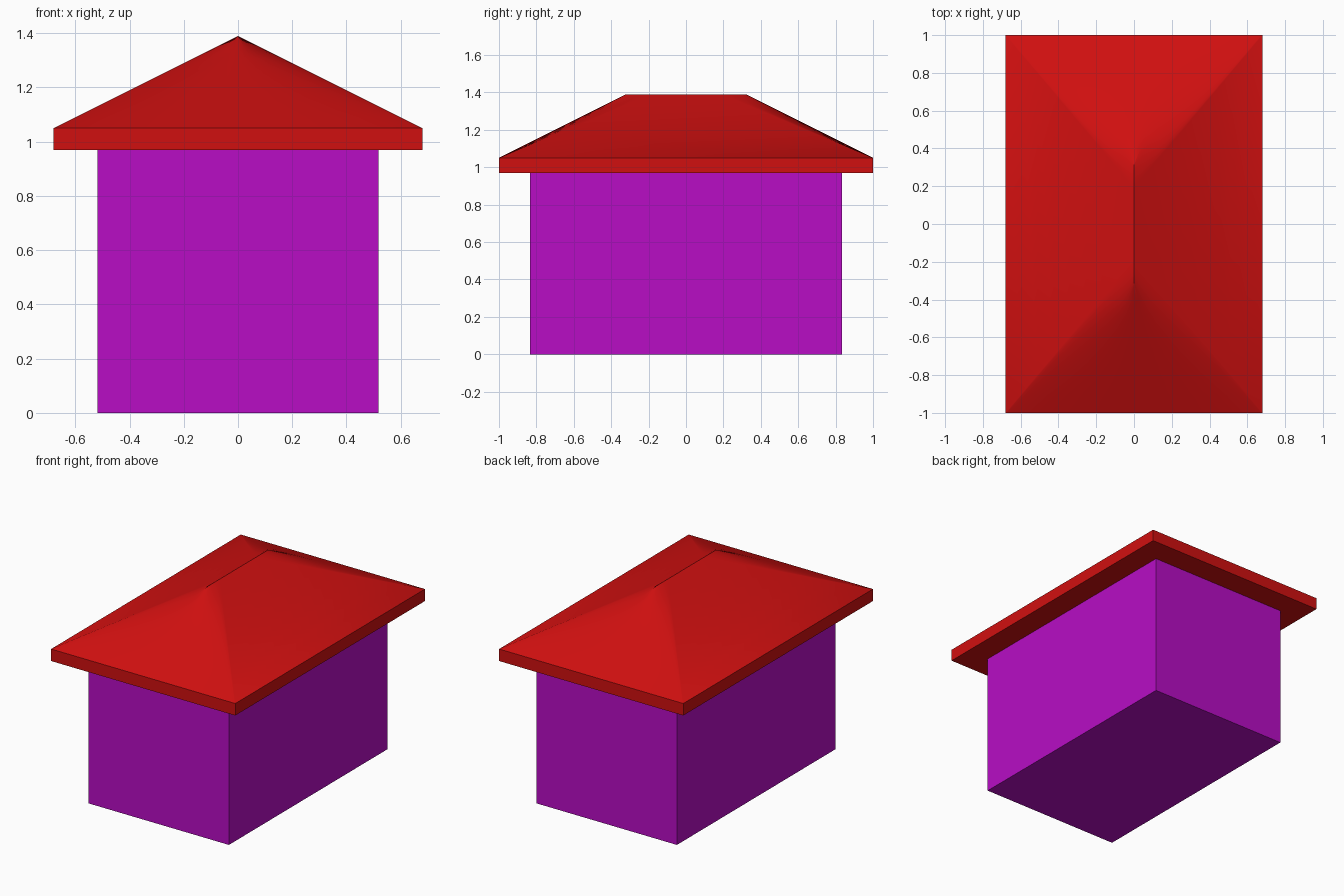
import bpy, bmesh, math

if "Cube" in bpy.data.objects:
    bpy.data.objects.remove(bpy.data.objects["Cube"])


def material(name, rgb):
    m = bpy.data.materials.new(name)
    m.diffuse_color = (*rgb, 1)
    m.use_nodes = True
    m.node_tree.nodes["Principled BSDF"].inputs["Base Color"].default_value = m.diffuse_color
    return m


red = material("roof red", (0.63, 0.005, 0.005))
purple = material("wall purple", (0.48, 0.004, 0.56))

# Walls: one plain box
WALL_TOP = 0.97
bpy.ops.mesh.primitive_cube_add(size=1, location=(0, 0, WALL_TOP / 2))
walls = bpy.context.object
walls.name = "walls"
walls.scale = (1.035, 1.67, WALL_TOP)
bpy.ops.object.transform_apply(location=False, rotation=False, scale=True)
walls.data.materials.append(purple)

# Roof: eave slab, then a loft from the rectangular eave to the ridge line
HALF_X, HALF_Y = 0.68, 1.0
EAVE_Z, RIDGE_Z = 1.05, 1.39
RIDGE_FLAT, RIDGE_ROUND = 0.19, 0.13
STEPS = 24   # rulings across each hip end
LEVELS = 8


def contour(t):
    """Closed outline at fraction t of the way from eave to ridge."""
    end = []
    for i in range(STEPS + 1):
        a = math.pi * i / STEPS
        ridge_y = RIDGE_FLAT + RIDGE_ROUND * math.sin(a)
        end.append((HALF_X * math.cos(a) * (1 - t),
                    HALF_Y * (1 - t) + ridge_y * t))
    return end + [(-x, -y) for x, y in end]


bm = bmesh.new()
rings = [[bm.verts.new((x, y, WALL_TOP)) for x, y in contour(0)]]
for k in range(LEVELS + 1):
    t = k / LEVELS
    z = EAVE_Z + (RIDGE_Z - EAVE_Z) * t
    rings.append([bm.verts.new((x, y, z)) for x, y in contour(t)])
bm.faces.new(list(reversed(rings[0])))
n = len(rings[0])
for low, high in zip(rings, rings[1:]):
    for i in range(n):
        j = (i + 1) % n
        bm.faces.new((low[i], low[j], high[j], high[i]))
# Close the two halves along the ridge
bmesh.ops.remove_doubles(bm, verts=bm.verts, dist=1e-5)
bmesh.ops.recalc_face_normals(bm, faces=bm.faces)
mesh = bpy.data.meshes.new("roof")
bm.to_mesh(mesh)
bm.free()
roof = bpy.data.objects.new("roof", mesh)
bpy.context.collection.objects.link(roof)
mesh.materials.append(red)

bpy.ops.object.select_all(action='DESELECT')
roof.select_set(True)
bpy.context.view_layer.objects.active = roof
bpy.ops.object.shade_smooth_by_angle(angle=math.radians(30))
